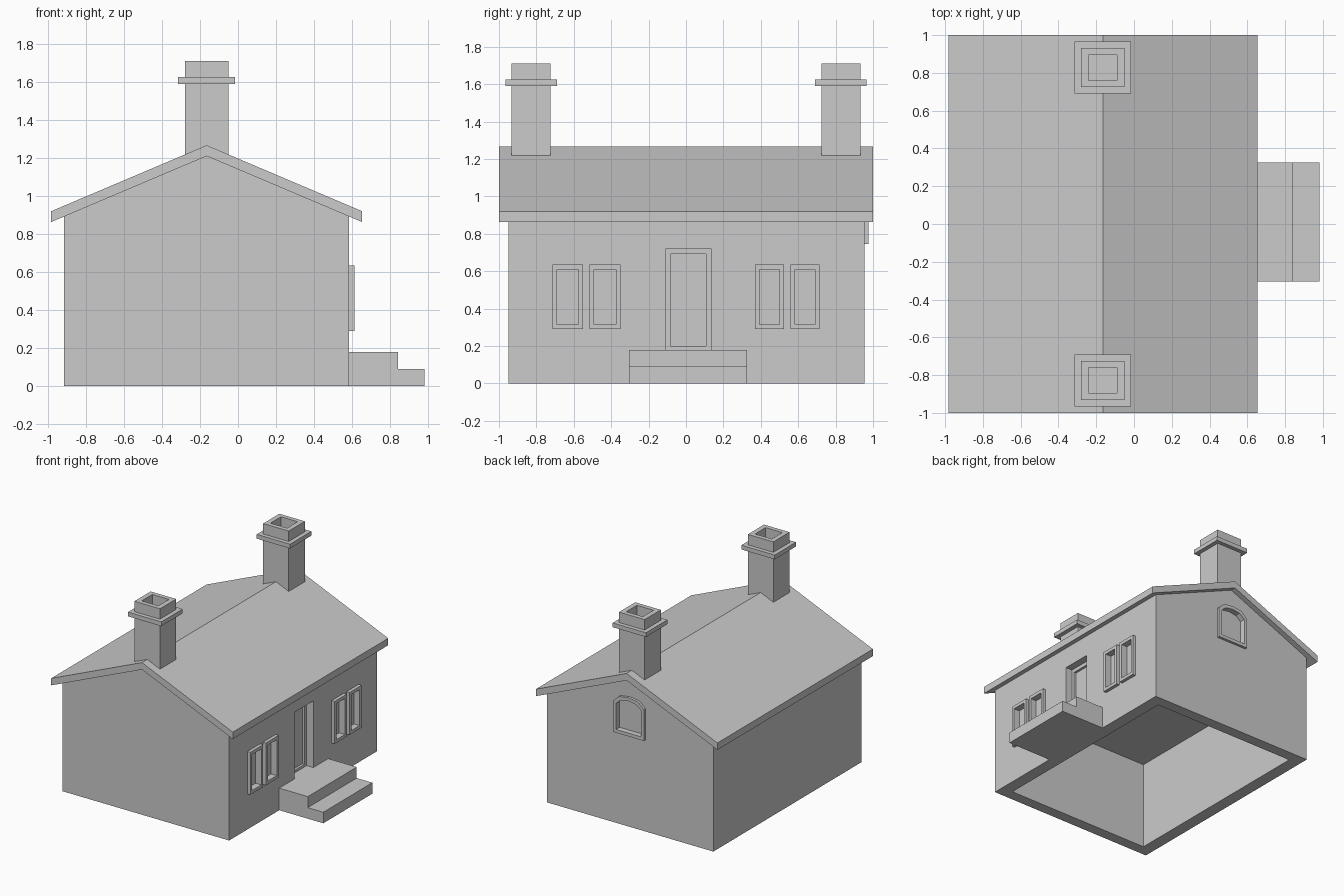
import bpy, bmesh

if "Cube" in bpy.data.objects:
    bpy.data.objects.remove(bpy.data.objects["Cube"])

AX = -0.165            # x of the roof ridge
X0, X1 = -0.915, 0.585  # wall planes
Y0, Y1 = -0.95, 0.955


def loft(name, loops, closed=False):
    """Skin a row of matching loops; cap the ends unless the row closes on itself."""
    bm = bmesh.new()
    rows = [[bm.verts.new(p) for p in lp] for lp in loops]
    n = len(rows[0])
    pairs = list(zip(rows, rows[1:])) + ([(rows[-1], rows[0])] if closed else [])
    for a, b in pairs:
        for i in range(n):
            j = (i + 1) % n
            bm.faces.new((a[i], a[j], b[j], b[i]))
    if not closed:
        bm.faces.new(rows[0])
        bm.faces.new(rows[-1])
    bmesh.ops.recalc_face_normals(bm, faces=bm.faces)
    me = bpy.data.meshes.new(name)
    bm.to_mesh(me)
    bm.free()
    ob = bpy.data.objects.new(name, me)
    bpy.context.collection.objects.link(ob)
    return ob


def on_side(pts, d):   # outline (y, z) on a plane of constant x
    return [(d, u, v) for u, v in pts]


def on_gable(pts, d):  # outline (x, z) on a plane of constant y
    return [(u, d, v) for u, v in pts]


def rect(u0, u1, v0, v1):
    return [(u0, v0), (u1, v0), (u1, v1), (u0, v1)]


def prism(name, put, pts, a, b):
    return loft(name, [put(pts, a), put(pts, b)])


def frame(name, put, outer, inner, a, b):
    return loft(name, [put(outer, a), put(outer, b), put(inner, b), put(inner, a)], True)


# House body, open underneath
walls = prism("walls", on_gable,
              [(X0, 0), (X1, 0), (X1, 0.9), (AX, 1.22), (X0, 0.9)], Y0, Y1)


def cut(cutter):
    cutter.hide_render = True
    cutter.hide_set(True)
    m = walls.modifiers.new(cutter.name, 'BOOLEAN')
    m.operation, m.solver, m.object = 'DIFFERENCE', 'EXACT', cutter


cut(prism("room_cutter", on_side, rect(Y0 + 0.09, Y1 - 0.09, -0.1, 0.72), X0 + 0.1, X1 - 0.1))

# Roof
prism("roof", on_gable,
      [(-0.983, 0.863), (-0.983, 0.92), (AX, 1.267), (0.653, 0.92), (0.653, 0.863), (AX, 1.21)],
      -1, 1)

# Paired front windows
for i, (a, b) in enumerate([(-0.715, -0.55), (-0.515, -0.35), (0.37, 0.525), (0.56, 0.715)]):
    inner = rect(a + 0.024, b - 0.024, 0.316, 0.608)
    cut(prism(f"window_cutter_{i}", on_side, inner, X1 - 0.025, 0.7))
    frame(f"window_frame_{i}", on_side, rect(a, b, 0.29, 0.635), inner, X1 - 0.01, 0.612)

# Recessed door with frame
cut(prism("door_cutter", on_side, rect(-0.108, 0.133, 0.18, 0.722), X1 - 0.08, 0.7))
frame("door_frame", on_side, rect(-0.112, 0.137, 0.177, 0.726), rect(-0.083, 0.108, 0.2, 0.692),
      X1 - 0.085, X1 - 0.06)

# Arched window in the back gable


def arch(w, z0, z1, z2):
    half = [(w, z0), (w, z1), (w * 0.62, z2 - 0.012), (0, z2)]
    return [(AX + x, z) for x, z in half] + [(AX - x, z) for x, z in half[-2::-1]]


opening = arch(0.112, 0.772, 0.985, 1.033)
cut(prism("gable_window_cutter", on_gable, opening, Y1 - 0.025, 1.1))
frame("gable_window_frame", on_gable, arch(0.138, 0.745, 1.0, 1.06), opening, Y1 - 0.01, 0.976)

# Door steps
prism("steps", lambda p, d: on_gable(p, d),
      [(X1 - 0.01, 0), (0.982, 0), (0.982, 0.09), (0.842, 0.09), (0.842, 0.18), (X1 - 0.01, 0.18)],
      -0.305, 0.325)

# Chimneys: shaft, collar, rim and flue as one skinned stack of rectangles
stack = [(0.115, 0.104, 1.18), (0.115, 0.104, 1.59), (0.15, 0.137, 1.59), (0.15, 0.137, 1.625),
         (0.115, 0.104, 1.625), (0.115, 0.104, 1.71), (0.075, 0.068, 1.71), (0.075, 0.068, 1.61)]
for name, cy in (("front_chimney", -0.828), ("back_chimney", 0.828)):
    loft(name, [[(x, y, z) for x, y in rect(AX - hx, AX + hx, cy - hy, cy + hy)]
                for hx, hy, z in stack])
